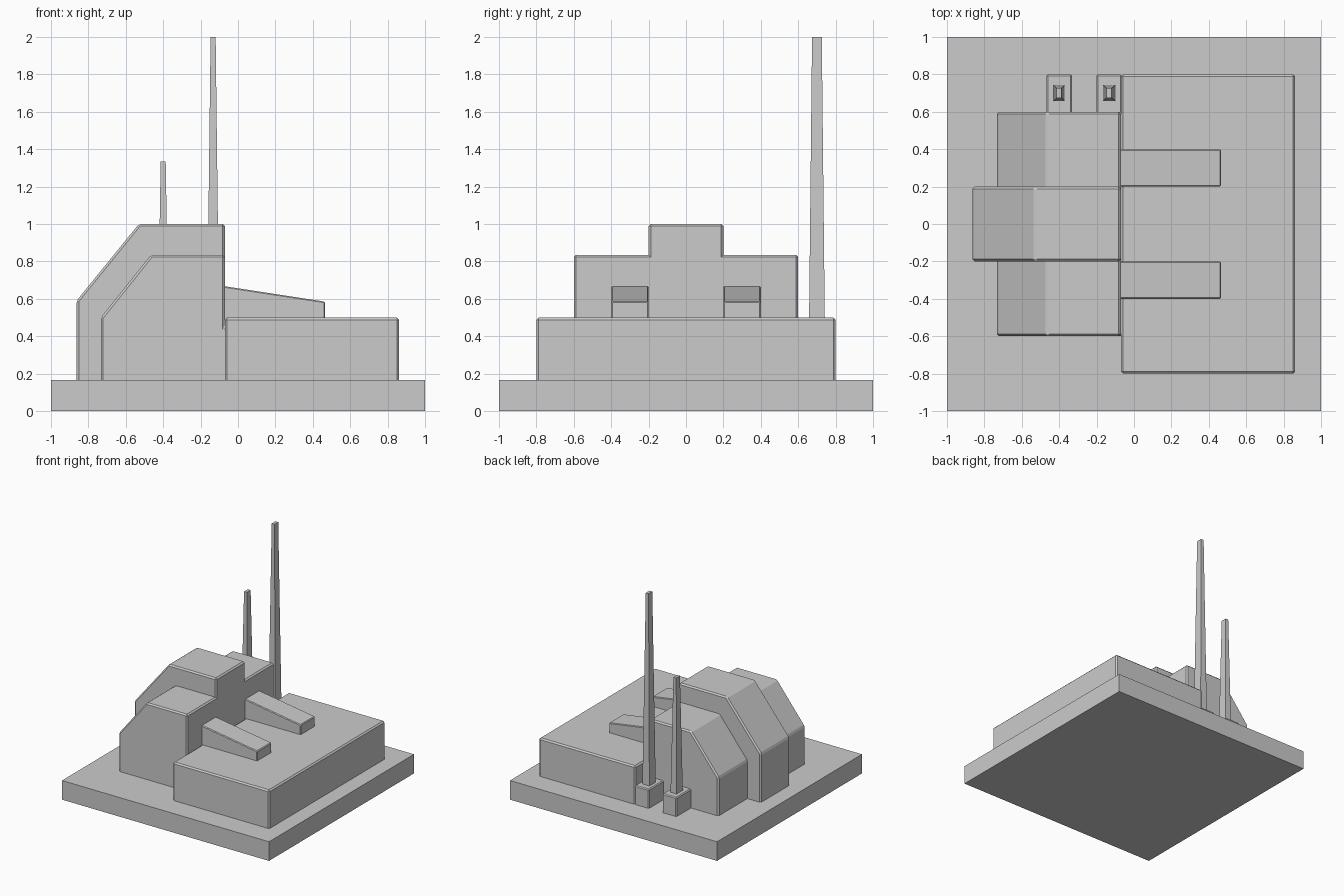
import bpy, bmesh

if "Cube" in bpy.data.objects:
    bpy.data.objects.remove(bpy.data.objects["Cube"])


def finish(name, bm, bevel=0.0):
    bmesh.ops.recalc_face_normals(bm, faces=bm.faces)
    me = bpy.data.meshes.new(name)
    bm.to_mesh(me)
    bm.free()
    ob = bpy.data.objects.new(name, me)
    bpy.context.collection.objects.link(ob)
    if bevel:
        m = ob.modifiers.new("edge_chamfer", 'BEVEL')
        m.width = bevel
        m.segments = 1
        m.limit_method = 'ANGLE'
    return ob


def extrude_profile(name, pts, y0, y1, bevel=0.0):
    """Extrude an (x, z) side profile from y0 to y1."""
    bm = bmesh.new()
    face = bm.faces.new([bm.verts.new((x, y0, z)) for x, z in pts])
    ext = bmesh.ops.extrude_face_region(bm, geom=[face])
    moved = [v for v in ext["geom"] if isinstance(v, bmesh.types.BMVert)]
    bmesh.ops.translate(bm, verts=moved, vec=(0, y1 - y0, 0))
    return finish(name, bm, bevel)


def box(name, x0, x1, y0, y1, z0, z1, bevel=0.0):
    return extrude_profile(name, [(x0, z0), (x1, z0), (x1, z1), (x0, z1)], y0, y1, bevel)


def hall(name, back, knee, shoulder, top, half_width):
    """Sloped hall whose foot reaches inside the low block."""
    pts = [(back, SINK), (back, knee), (shoulder, top), (FRONT, top),
           (FRONT, 0.45), (0.1, 0.45), (0.1, SINK)]
    return extrude_profile(name, pts, -half_width, half_width, CH)


def chimney(name, x, y, z0, z1, base, tip):
    """Tapered four-sided stack."""
    bm = bmesh.new()
    rings = [[bm.verts.new((x + sx * h[0], y + sy * h[1], z))
              for sx, sy in ((-1, -1), (1, -1), (1, 1), (-1, 1))]
             for h, z in ((base, z0), (tip, z1))]
    lo, hi = rings
    bm.faces.new(lo)
    bm.faces.new(hi)
    for i in range(4):
        j = (i + 1) % 4
        bm.faces.new((lo[i], lo[j], hi[j], hi[i]))
    return finish(name, bm)


FRONT = -0.07   # shared wall line of halls and block
SINK = 0.12     # parts start inside the plinth
CH = 0.012      # edge chamfer

# Ground plinth and low block
box("plinth", -1, 1, -1, 1, 0, 0.167)
box("low_block", FRONT, 0.862, -0.8, 0.8, SINK, 0.5, CH)

# Stepped halls with sloped backs
hall("wide_hall", -0.733, 0.5, -0.465, 0.835, 0.6)
hall("tall_hall", -0.863, 0.59, -0.53, 1.0, 0.2)

# Pair of sloping ducts on the block roof
for label, s in (("rear", 1), ("front", -1)):
    extrude_profile(label + "_duct",
                    [(-0.15, 0.45), (0.465, 0.45), (0.465, 0.585), (FRONT, 0.667), (-0.15, 0.667)],
                    s * 0.2, s * 0.4, 0.006)

# Chimneys on footings
for label, x, top, base in (("short", -0.4, 1.335, (0.03, 0.043)),
                            ("tall", -0.133, 2.0, (0.034, 0.044))):
    box(label + "_footing", x - 0.068, x + 0.068, 0.55, 0.8, SINK, 0.333, 0.008)
    chimney(label + "_chimney", x, 0.7, 0.3, top, base, (0.0135, 0.026))
